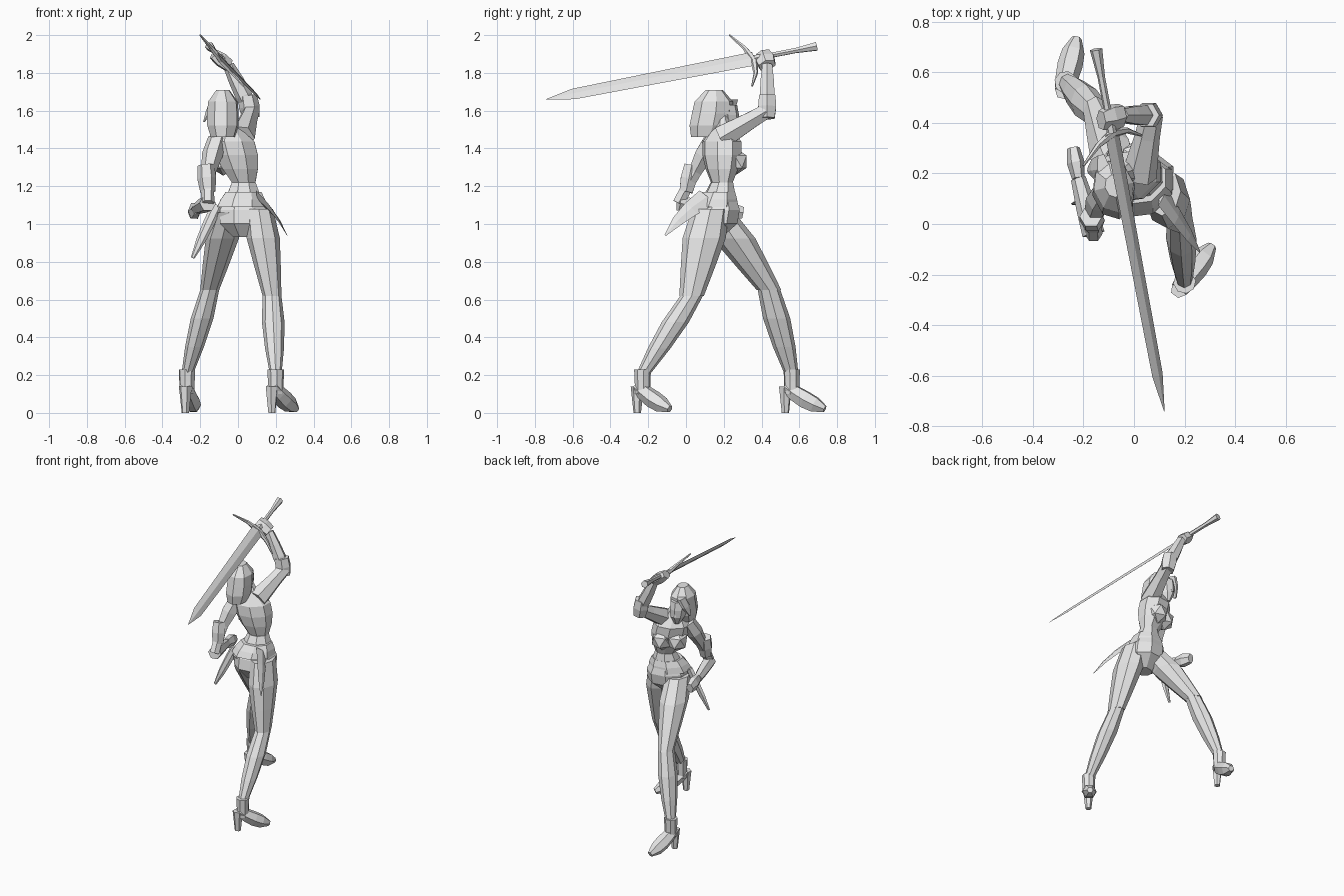
import bpy, bmesh
from math import sin, cos, pi, tau
from mathutils import Vector

default = bpy.data.objects.get("Cube")
if default:
    bpy.data.objects.remove(default)

grey = (.8, .8, .8, 1)
plain_grey = bpy.data.materials.new("plain_grey")
plain_grey.use_nodes = True
plain_grey.diffuse_color = grey
plain_grey.node_tree.nodes["Principled BSDF"].inputs["Base Color"].default_value = grey

RIGHTWARD = Vector((1, 0, 0))
UPWARD = Vector((0, 0, 1))
STILL = Vector((0, 0, 0))


def finish(name, bm):
    bmesh.ops.recalc_face_normals(bm, faces=bm.faces)
    mesh = bpy.data.meshes.new(name)
    bm.to_mesh(mesh)
    bm.free()
    mesh.materials.append(plain_grey)
    part = bpy.data.objects.new(name, mesh)
    bpy.context.scene.collection.objects.link(part)


def taper(name, start, end, widths, flat=1, side=RIGHTWARD, sides=8, level=False, bow=STILL):
    """Skin evenly spaced elliptical rings from start to end.
    Each half depth is the half width times flat; bow bends the middle;
    rings lie level or square to the path."""
    bm = bmesh.new()
    start, end = Vector(start), Vector(end)
    last = len(widths) - 1
    centres = [start.lerp(end, i / last) + Vector(bow) * sin(pi * i / last)
               for i in range(last + 1)]
    rings = []
    for i, (centre, width) in enumerate(zip(centres, widths)):
        heading = centres[min(i + 1, last)] - centres[max(i - 1, 0)]
        axis = UPWARD if level else heading.normalized()
        across = Vector(side)
        across = (across - axis * across.dot(axis)).normalized()
        through = axis.cross(across) * flat
        ring = []
        for k in range(sides):
            angle = tau * k / sides
            spoke = across * cos(angle) + through * sin(angle)
            ring.append(bm.verts.new(centre + spoke * width))
        rings.append(ring)
    for low, high in zip(rings, rings[1:]):
        for k in range(sides):
            bm.faces.new((low[k - 1], low[k], high[k], high[k - 1]))
    for ring in (rings[0], rings[-1]):
        bm.faces.new(ring)
    finish(name, bm)


def ball(name, centre, radius):
    bm = bmesh.new()
    bmesh.ops.create_icosphere(bm, subdivisions=1, radius=radius)
    bmesh.ops.translate(bm, vec=centre, verts=bm.verts)
    finish(name, bm)


# Trunk, twisted towards the lowered arm
shoulder_line = Vector((2, 1, 0)).normalized()
facing = UPWARD.cross(shoulder_line)
waist = Vector((.03, .19, 1.22))
neck = Vector((-.06, .19, 1.58))
taper("pelvis", (.03, .14, .93), waist, (.06, .14, .14, .1, .07),
      flat=.85, side=shoulder_line, level=True)
taper("chest", waist, neck, (.07, .105, .125, .125, .06, .035),
      flat=.8, side=shoulder_line, level=True)
bust_centre = Vector((-.01, .19, 1.33)) + facing * .05
for label, direction in (("left", -1), ("right", 1)):
    ball("bust_" + label, bust_centre + shoulder_line * direction * .05, .075)

# Belt with a pointed tail and a scabbard hanging from it
taper("belt", (.02, .15, 1.09), (.03, .17, 1.17), (.145, .13, .105),
      flat=.85, side=shoulder_line, level=True)
taper("belt_tail", (.11, .11, 1.14), (.26, -.11, .94), (.055, .045, .03, .005),
      flat=.2, side=(1, 1, -2), sides=4, bow=(.01, -.01, .01))
taper("scabbard", (-.11, .12, 1.1), (-.24, .08, .82), (.03, .03, .025, .01),
      flat=.5, sides=6)


# Legs in a wide stride, each with a heeled shoe
def leg(name, hip, knee, ankle, toeward):
    taper(name + "_thigh", hip, knee, (.075, .088, .07, .05), flat=1.3, level=True)
    taper(name + "_calf", knee, ankle, (.05, .06, .05, .03), flat=1.2, level=True)
    forward = Vector(toeward).normalized()
    outward = forward.cross(UPWARD)
    floor = Vector(ankle)
    floor.z = 0
    heel = floor - forward * .035
    instep = heel + UPWARD * .14
    toe = floor + forward * .18 + UPWARD * .02
    taper(name + "_shoe_cuff", floor + UPWARD * .1, floor + UPWARD * .23,
          (.04, .042, .045), side=outward, level=True)
    taper(name + "_shoe_foot", instep, toe, (.035, .045, .05, .045, .02),
          side=outward, sides=6, bow=UPWARD * -.01)
    taper(name + "_shoe_heel", heel, instep, (.02, .035),
          side=outward, sides=6, level=True)


leg("rear", (.11, .13, 1.08), (.18, .03, .62), (.2, -.23, .2), (3, 4, 0))
leg("front", (-.05, .16, 1.06), (-.15, .44, .65), (-.27, .56, .2), (1, 4, 0))

# Raised sword arm
raised_elbow = Vector((.07, .43, 1.6))
raised_wrist = Vector((-.05, .43, 1.84))
taper("raised_upper_arm", (.02, .19, 1.46), raised_elbow, (.07, .06, .05, .045), sides=6)
taper("raised_elbow_cuff", (.07, .43, 1.56), (.05, .43, 1.68), (.045, .055, .05), sides=6)
taper("raised_forearm", raised_elbow, raised_wrist, (.035, .045, .04, .03), sides=6)
taper("raised_hand", raised_wrist, (-.13, .41, 1.9), (.035, .04, .03), flat=1.4, sides=6)

# Lowered arm with the fist held before the hip
lowered_elbow = Vector((-.16, -.04, 1.11))
lowered_wrist = Vector((-.22, .18, 1.08))
taper("lowered_upper_arm", (-.11, .14, 1.45), lowered_elbow,
      (.05, .055, .04, .035, .035), sides=6, bow=(-.02, 0, 0))
taper("lowered_arm_cuff", (-.17, .03, 1.31), (-.16, 0, 1.17), (.045, .05, .04), sides=6)
taper("lowered_forearm", lowered_elbow, lowered_wrist, (.045, .04, .03), sides=6)
taper("lowered_hand", lowered_wrist, (-.24, .3, 1.06), (.025, .035, .025), flat=1.4, sides=6)

# Head with bobbed hair
look = Vector((5, 1, 0))
taper("face", (-.09, .23, 1.47), (-.09, .2, 1.63), (.02, .05, .06, .06),
      flat=1.2, side=look, level=True)
taper("nose", (-.1, .28, 1.53), (-.1, .26, 1.58), (.012, .005), side=look, sides=4, level=True)
taper("hair", (-.08, .11, 1.46), (-.08, .15, 1.71), (.065, .085, .085, .08, .035),
      flat=1.3, side=look, level=True, bow=(0, .01, 0))
taper("fringe", (-.12, .22, 1.66), (-.18, .21, 1.54), (.025, .02, .005),
      flat=2.5, side=look, sides=6, level=True)

# Sword held over the head
pommel = Vector((-.15, .69, 1.94))
tip = Vector((.12, -.74, 1.66))
hilt = pommel.lerp(tip, .23)
shoulder = pommel.lerp(tip, .9)
edgeward = Vector((-3, 0, 4))
taper("blade", hilt, shoulder, (.045, .04, .035), flat=.2, side=edgeward, sides=4)
taper("blade_point", shoulder, tip, (.035, .002), flat=.2, side=edgeward, sides=4)
taper("grip", pommel, hilt, (.025, .015, .015, .02), side=edgeward, sides=6)
taper("crossguard", (-.2, .23, 2), (.03, .35, 1.73), (.005, .012, .02, .012, .005),
      side=(0, 1, 0), sides=6, bow=(0, .07, 0))
